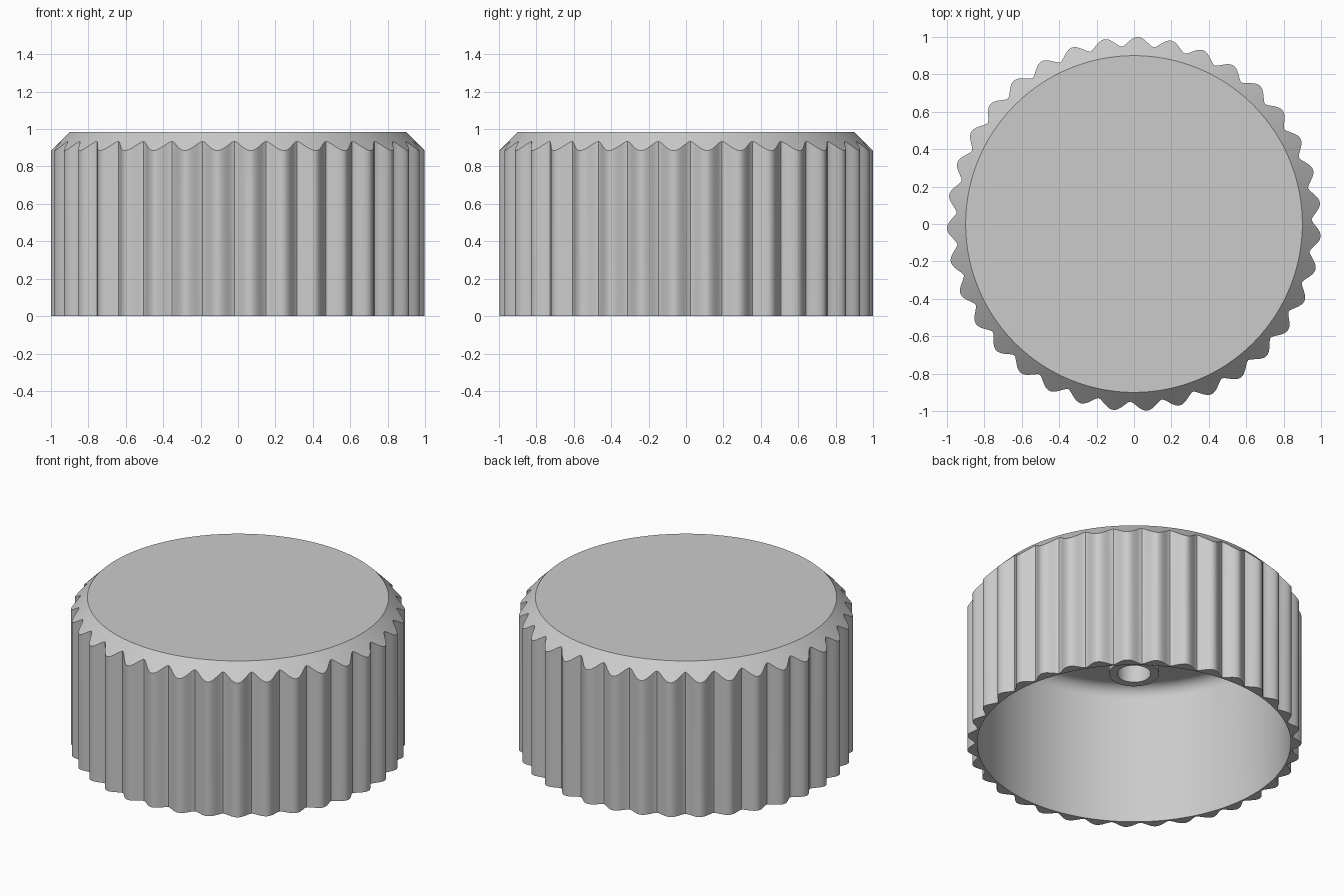
import bpy, bmesh, math

cube = bpy.data.objects.get("Cube")
if cube:
    bpy.data.objects.remove(cube, do_unlink=True)

RIBS = 35
STEPS = 16                     # segments per rib
N = RIBS * STEPS
PEAK = math.radians(88.8)      # direction of one rib crest
R_OUT, R_VALLEY, R_TOP, HEIGHT = 1.0, 0.95, 0.9, 0.985

grey = bpy.data.materials.new("plain_grey")
grey.use_nodes = True
colour = (0.6, 0.6, 0.6, 1)
grey.diffuse_color = colour
grey.node_tree.nodes["Principled BSDF"].inputs["Base Color"].default_value = colour


def grip_radius(a):
    """Round ribs with narrower grooves between them."""
    wave = 0.5 + 0.5 * math.cos(RIBS * (a - PEAK))
    return R_VALLEY + (R_OUT - R_VALLEY) * wave ** 0.75


def lathe(name, rings, segments):
    """Skin a list of rings, each a function angle -> (radius, z); cap both ends."""
    bm = bmesh.new()
    loops = []
    for ring in rings:
        loop = []
        for i in range(segments):
            a = PEAK + math.tau * i / segments
            r, z = ring(a)
            loop.append(bm.verts.new((r * math.cos(a), r * math.sin(a), z)))
        loops.append(loop)
    for low, high in zip(loops, loops[1:]):
        for i in range(segments):
            j = (i + 1) % segments
            bm.faces.new((low[i], low[j], high[j], high[i]))
    bm.faces.new(loops[0])
    bm.faces.new(loops[-1])
    bmesh.ops.recalc_face_normals(bm, faces=bm.faces[:])
    mesh = bpy.data.meshes.new(name)
    bm.to_mesh(mesh)
    bm.free()
    mesh.materials.append(grey)
    obj = bpy.data.objects.new(name, mesh)
    bpy.context.collection.objects.link(obj)
    bpy.ops.object.select_all(action="DESELECT")
    obj.select_set(True)
    bpy.context.view_layer.objects.active = obj
    bpy.ops.object.shade_smooth_by_angle(angle=math.radians(30))
    return obj


def circle(r, z):
    return lambda a: (r, z)


# Fluted cap: flat top, conical bevel, ribbed grip, hollow underside with filleted ceiling
R_IN, CEILING, FILLET = 0.937, 0.92, 0.08
fillet = []
for k in range(9):
    t = math.pi / 2 * k / 8
    fillet.append(circle(R_IN - FILLET + FILLET * math.cos(t),
                         CEILING - FILLET + FILLET * math.sin(t)))
cap = [circle(R_TOP, HEIGHT),
       lambda a: (grip_radius(a), HEIGHT - (grip_radius(a) - R_TOP)),
       lambda a: (grip_radius(a), 0),
       circle(R_IN, 0)] + fillet
lathe("knob_cap", cap, N)

# Shaft socket hanging from the ceiling, with a blind round hole
socket = [circle(0.15, CEILING + 0.01), circle(0.15, 0.48),
          circle(0.1, 0.48), circle(0.1, 0.88)]
lathe("shaft_socket", socket, 64)
